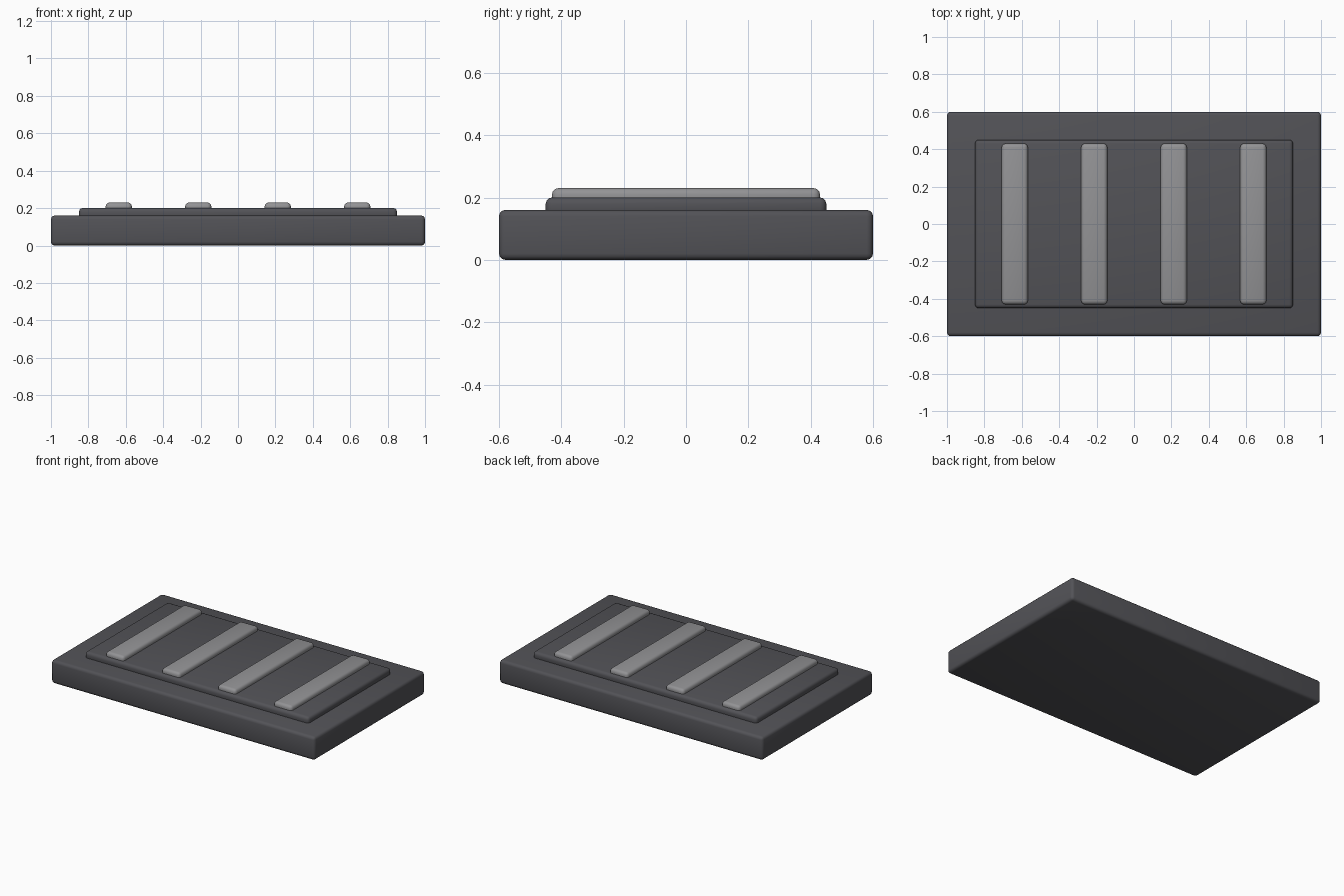
import bpy

if "Cube" in bpy.data.objects:
    bpy.data.objects.remove(bpy.data.objects["Cube"])


def material(name, rgb):
    m = bpy.data.materials.new(name)
    m.diffuse_color = (*rgb, 1)
    m.use_nodes = True
    m.node_tree.nodes["Principled BSDF"].inputs["Base Color"].default_value = m.diffuse_color
    return m


dark = material("dark_grey", (0.085, 0.085, 0.095))
light = material("light_grey", (0.29, 0.29, 0.30))


def slab(name, x, size, z0, z1, bevel, mat):
    """Rounded box centred on (x, 0), spanning z0 to z1."""
    bpy.ops.mesh.primitive_cube_add(size=1, location=(x, 0, (z0 + z1) / 2))
    ob = bpy.context.object
    ob.name = name
    ob.scale = (size[0], size[1], z1 - z0)
    bpy.ops.object.transform_apply(location=False, rotation=False, scale=True)
    mod = ob.modifiers.new("rounding", 'BEVEL')
    mod.width = bevel
    mod.segments = 3
    ob.data.materials.append(mat)
    bpy.ops.object.modifier_apply(modifier=mod.name)
    bpy.ops.object.shade_smooth_by_angle()
    return ob


# Base block and raised inner plate
slab("base", 0, (2.0, 1.2), 0, 0.16, 0.02, dark)
slab("raised_plate", 0, (1.7, 0.9), 0.14, 0.20, 0.02, dark)

# Four light grip bars across the plate
for i in range(4):
    slab(f"grip_bar_{i + 1}", -0.6375 + 0.425 * i, (0.14, 0.86), 0.17, 0.23, 0.02, light)
